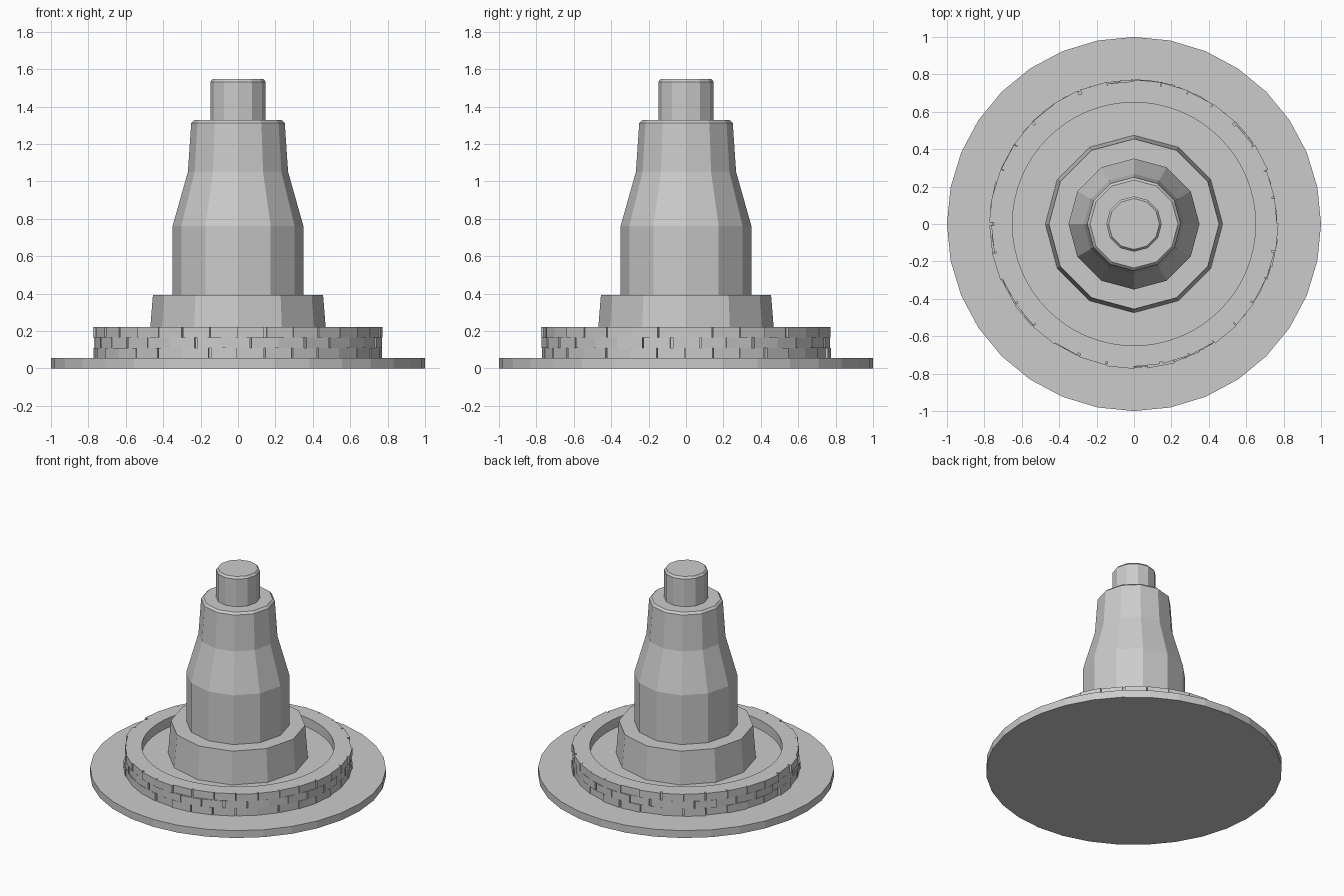
import bpy, bmesh, math, random

random.seed(4)
cube = bpy.data.objects.get("Cube")
if cube:
    bpy.data.objects.remove(cube, do_unlink=True)

# One stone colour for everything
stone = bpy.data.materials.new("grey stone")
stone.use_nodes = True
GREY = (0.6, 0.6, 0.6, 1)
stone.diffuse_color = GREY
stone.node_tree.nodes["Principled BSDF"].inputs["Base Color"].default_value = GREY


def finish(bm, name):
    bmesh.ops.recalc_face_normals(bm, faces=bm.faces)
    mesh = bpy.data.meshes.new(name)
    bm.to_mesh(mesh)
    bm.free()
    mesh.materials.append(stone)
    obj = bpy.data.objects.new(name, mesh)
    bpy.context.collection.objects.link(obj)
    return obj


def lathe(name, profile, sides, closed=False):
    """Turn (radius, height) points round z; cap the ends or join them up."""
    bm = bmesh.new()
    rings = []
    for r, z in profile:
        angles = [math.tau * i / sides for i in range(sides)]
        rings.append([bm.verts.new((r * math.cos(a), r * math.sin(a), z)) for a in angles])
    pairs = list(zip(rings, rings[1:]))
    if closed:
        pairs.append((rings[-1], rings[0]))
    else:
        bm.faces.new(rings[0])
        bm.faces.new(rings[-1])
    for low, high in pairs:
        for i in range(sides):
            j = (i + 1) % sides
            bm.faces.new((low[i], low[j], high[j], high[i]))
    return finish(bm, name)


# Ground slab and basin
lathe("ground_slab", [(1, 0), (1, 0.055)], 32)
lathe("basin_floor", [(0.66, 0.05), (0.66, 0.15)], 32)
lathe("basin_wall", [(0.65, 0.05), (0.75, 0.05), (0.75, 0.22), (0.65, 0.22)], 64, closed=True)

# Central column in stacked tiers
lathe("pedestal", [(0.475, 0.14), (0.455, 0.393)], 12)
lathe("column", [(0.35, 0.39), (0.35, 0.76), (0.268, 1.05),
                 (0.25, 1.312), (0.235, 1.327)], 12)
lathe("finial", [(0.148, 1.32), (0.148, 1.532), (0.136, 1.547)], 12)

# Facing bricks: three staggered courses, each brick standing out a little differently
BRICKS, COURSES = 32, 3
BOTTOM, COURSE = 0.055, 0.055
step = math.tau / BRICKS
bm = bmesh.new()
for course in range(COURSES):
    z0 = BOTTOM + course * COURSE
    z1 = z0 + COURSE
    for i in range(BRICKS):
        start = (i + 0.5 * (course % 2)) * step + random.uniform(-0.01, 0.01)
        end = start + step * 0.97
        outer = random.uniform(0.762, 0.775)
        corners = [(0.72, start), (outer, start), (outer, end), (0.72, end)]
        low, high = ([bm.verts.new((r * math.cos(a), r * math.sin(a), z))
                      for r, a in corners] for z in (z0, z1))
        bm.faces.new(low)
        bm.faces.new(high)
        for k in range(4):
            n = (k + 1) % 4
            bm.faces.new((low[k], low[n], high[n], high[k]))
finish(bm, "basin_bricks")
